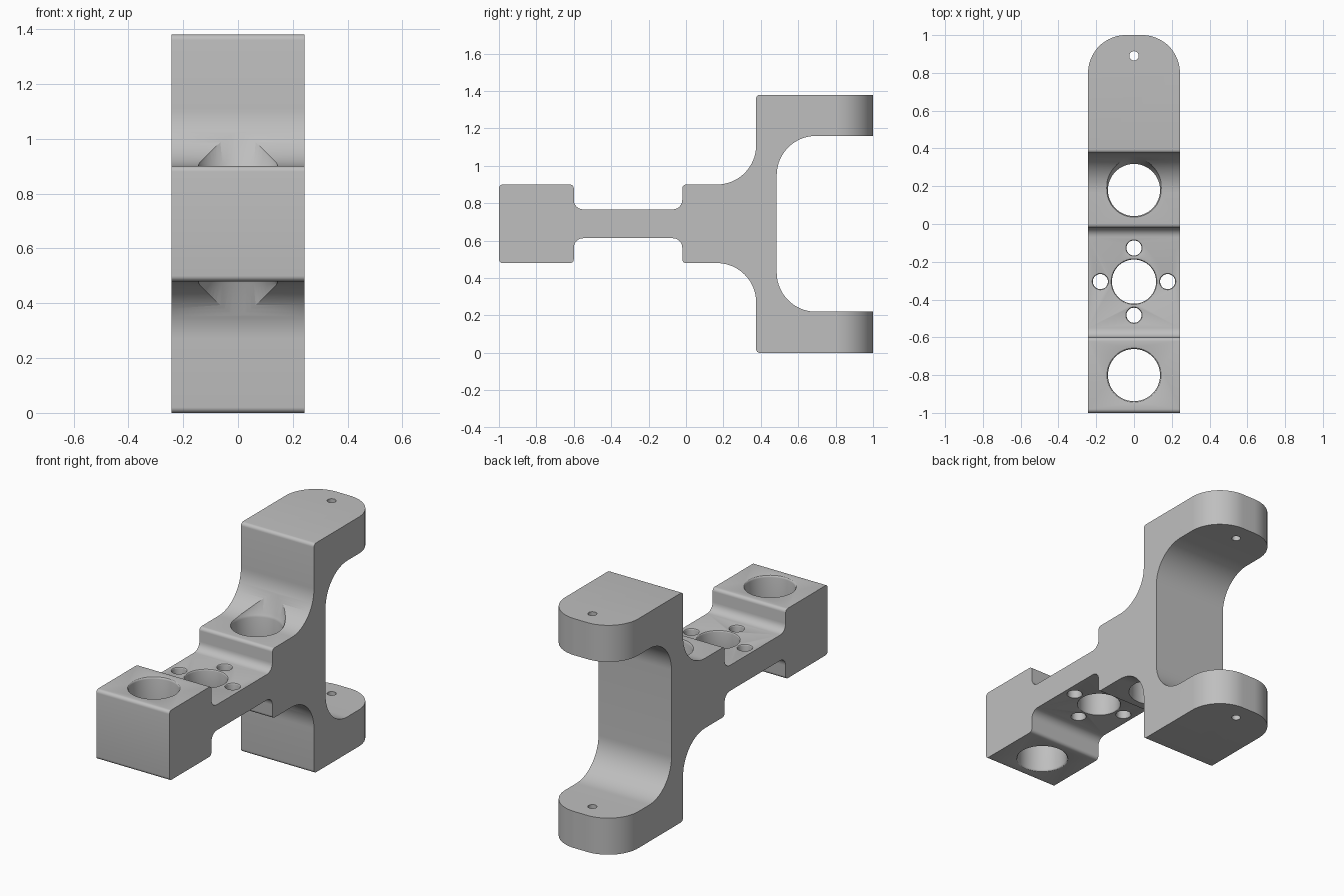
import bpy, bmesh
from math import cos, sin, pi
from mathutils import Vector

if "Cube" in bpy.data.objects:
    bpy.data.objects.remove(bpy.data.objects["Cube"])

MID = 0.69      # height of the symmetry plane
HALF_W = 0.243  # half width of the bracket

grey = bpy.data.materials.new("light grey metal")
grey.use_nodes = True
colour = (0.52, 0.52, 0.52, 1)
grey.diffuse_color = colour
grey.node_tree.nodes["Principled BSDF"].inputs["Base Color"].default_value = colour


def make_object(name, bm):
    bmesh.ops.recalc_face_normals(bm, faces=bm.faces)
    mesh = bpy.data.meshes.new(name)
    bm.to_mesh(mesh)
    bm.free()
    mesh.materials.append(grey)
    obj = bpy.data.objects.new(name, mesh)
    bpy.context.collection.objects.link(obj)
    return obj


def round_corners(corners):
    """Turn (u, v, radius) right-angle corners into a filleted outline."""
    points = []
    for i, (x, y, r) in enumerate(corners):
        p = Vector((x, y))
        if r == 0:
            points.append(p)
            continue
        a = (Vector(corners[i - 1][:2]) - p).normalized()
        b = (Vector(corners[(i + 1) % len(corners)][:2]) - p).normalized()
        steps = 20 if r > 0.1 else 6
        for k in range(steps + 1):
            t = pi / 2 * k / steps
            points.append(p + r * (a + b - b * cos(t) - a * sin(t)))
    return points


def extrude(name, points, start, depth):
    bm = bmesh.new()
    face = bm.faces.new([bm.verts.new(start(p)) for p in points])
    result = bmesh.ops.extrude_face_region(bm, geom=[face])
    verts = [v for v in result["geom"] if isinstance(v, bmesh.types.BMVert)]
    bmesh.ops.translate(bm, verts=verts, vec=depth)
    return make_object(name, bm)


def add_hole(bm, x, y, half_profile, segments=48):
    """Lathe a cutter mirrored about the middle plane, from (radius, height)."""
    profile = half_profile + [(r, -h) for r, h in reversed(half_profile)]
    rings = []
    for r, h in profile:
        rings.append([bm.verts.new((x + r * cos(2 * pi * k / segments),
                                    y + r * sin(2 * pi * k / segments), MID + h))
                      for k in range(segments)])
    for low, high in zip(rings, rings[1:]):
        for k in range(segments):
            n = (k + 1) % segments
            bm.faces.new((low[k], low[n], high[n], high[k]))
    bm.faces.new(rings[0])
    bm.faces.new(rings[-1])


def eased(r, surface, ease):
    """Hole profile whose rim is rounded where it meets the surface."""
    rim = [(r + ease * (1 - cos(t)), surface - ease * (1 - sin(t)))
           for t in (pi / 2, pi / 3, pi / 6, 0)]
    return [(r + ease, surface + 0.05)] + rim


def apply_boolean(target, cutter, operation):
    cutter.hide_render = True
    mod = target.modifiers.new(operation.lower(), 'BOOLEAN')
    mod.operation, mod.solver, mod.object = operation, 'EXACT', cutter
    bpy.context.view_layer.objects.active = target
    bpy.ops.object.modifier_apply(modifier=mod.name)
    bpy.data.objects.remove(cutter)


# Side outline: front block, thin web, neck and forked arms
upper = [(-1, 0.21, 0.02), (-0.6, 0.21, 0.02), (-0.6, 0.077, 0.05),
         (-0.02, 0.077, 0.05), (-0.02, 0.21, 0.02), (0.375, 0.21, 0.21),
         (0.375, MID, 0.02), (1, MID, 0), (1, 0.47, 0), (0.485, 0.47, 0.21)]
outline = upper + [(y, -z, r) for y, z, r in reversed(upper)]
bracket = extrude("fork_bracket", round_corners(outline),
                  lambda p: (-0.4, p.x, p.y + MID), (0.8, 0, 0))

# Plan outline trims the width and rounds the arm tips
plan = [(-HALF_W, -1.2, 0), (HALF_W, -1.2, 0), (HALF_W, 1, 0.2), (-HALF_W, 1, 0.2)]
trim = extrude("plan_trim", round_corners(plan), lambda p: (p.x, p.y, -0.2), (0, 0, 1.8))
apply_boolean(bracket, trim, 'INTERSECT')

# Vertical holes
bm = bmesh.new()
add_hole(bm, 0, -0.8, eased(0.138, 0.21, 0.012), 64)
# Neck hole with a tapered clearance into the fillets
add_hole(bm, 0, 0.18, [(0.194, 0.41), (0.15, 0.22), (0.142, 0.207), (0.138, 0.195)], 64)
# Bearing hole with four screw holes around it
add_hole(bm, 0, -0.305, eased(0.117, 0.077, 0.008), 64)
for k in range(4):
    add_hole(bm, 0.178 * cos(k * pi / 2), -0.305 + 0.178 * sin(k * pi / 2),
             eased(0.04, 0.077, 0.007), 32)
# Pin holes through both arm tips
add_hole(bm, 0, 0.89, [(0.025, 0.8)], 24)
apply_boolean(bracket, make_object("hole_cutters", bm), 'DIFFERENCE')

# Smooth rounded areas, keep hard edges
bpy.ops.object.select_all(action='DESELECT')
bracket.select_set(True)
bpy.context.view_layer.objects.active = bracket
bpy.ops.object.shade_smooth_by_angle(angle=pi / 6)
